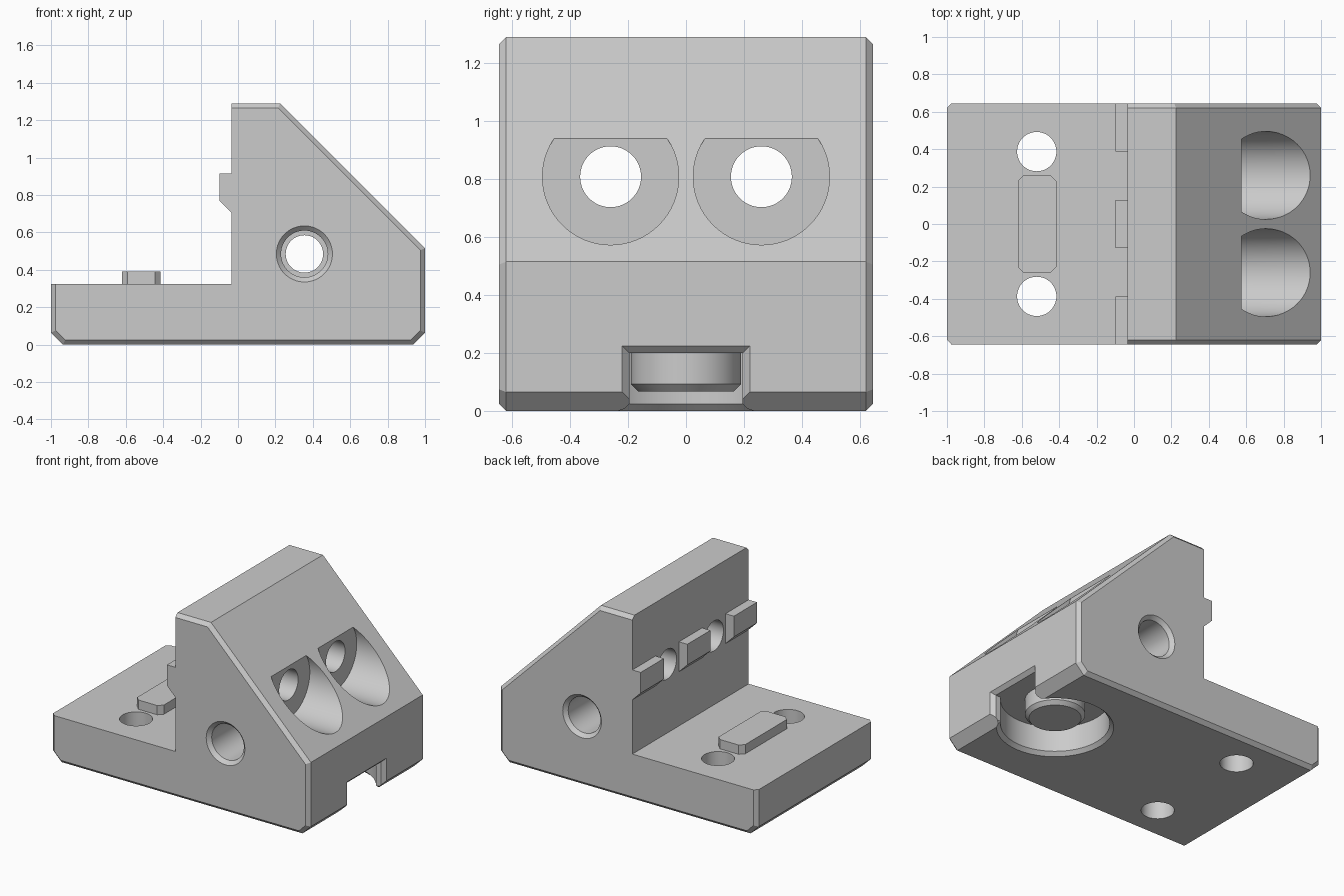
import bpy, bmesh, math
from mathutils import Matrix, Vector

if "Cube" in bpy.data.objects:
    bpy.data.objects.remove(bpy.data.objects["Cube"], do_unlink=True)

grey = bpy.data.materials.new("light_grey")
grey.use_nodes = True
COLOUR = (0.6, 0.6, 0.6, 1)
grey.diffuse_color = COLOUR
grey.node_tree.nodes["Principled BSDF"].inputs["Base Color"].default_value = COLOUR


def finish(name, bm):
    bmesh.ops.recalc_face_normals(bm, faces=bm.faces)
    mesh = bpy.data.meshes.new(name)
    bm.to_mesh(mesh)
    bm.free()
    mesh.materials.append(grey)
    ob = bpy.data.objects.new(name, mesh)
    bpy.context.collection.objects.link(ob)
    return ob


def loft(name, sections):
    """Closed solid through matching rings of 3D points."""
    bm = bmesh.new()
    rings = [[bm.verts.new(p) for p in s] for s in sections]
    n = len(rings[0])
    for a, b in zip(rings, rings[1:]):
        for i in range(n):
            j = (i + 1) % n
            bm.faces.new((a[i], a[j], b[j], b[i]))
    bm.faces.new(rings[0])
    bm.faces.new(rings[-1])
    return finish(name, bm)


def lathe(name, profile, centre, axis="Z", sides=64):
    """Solid of (radius, height) rings turned about an axis."""
    turn = Vector((0, 0, 1)).rotation_difference(
        {"X": Vector((1, 0, 0)), "Y": Vector((0, 1, 0)), "Z": Vector((0, 0, 1))}[axis])
    place = Matrix.Translation(centre) @ turn.to_matrix().to_4x4()
    angles = [math.tau * i / sides for i in range(sides)]
    return loft(name, [[place @ Vector((r * math.cos(a), r * math.sin(a), h))
                        for a in angles] for r, h in profile])


def at_y(points, y):
    return [(x, y, z) for x, z in points]


def smooth(ob):
    bpy.ops.object.select_all(action="DESELECT")
    ob.select_set(True)
    bpy.context.view_layer.objects.active = ob
    bpy.ops.object.shade_smooth_by_angle(angle=math.radians(30))


# Bracket body: side profile with its outer edges chamfered at both ends
full = [(-1, .325), (-1, .065), (-.935, 0), (.935, 0), (1, .065),
        (1, .515), (.225, 1.29), (-.035, 1.29), (-.035, .325)]
inset = [(-.975, .325), (-.975, .075), (-.925, .025), (.925, .025), (.975, .075),
         (.975, .505), (.215, 1.265), (-.035, 1.265), (-.035, .325)]
HALF = .645
body = loft("bracket_body", [at_y(inset, -HALF), at_y(full, -HALF + .025),
                             at_y(full, HALF - .025), at_y(inset, HALF)])

# Cutters: cross hole with stepped, chamfered mouths
half_hole = [(.2, -.695), (.125, -.62), (.125, -.3), (.1, -.3)]
cutters = [lathe("cross_hole_cutter",
                 half_hole + [(r, -h) for r, h in reversed(half_hole)],
                 (.355, 0, .485), "Y")]

# Screw pockets in the slope, and base screw holes
for side in (-1, 1):
    cutters.append(lathe("pocket_cutter",
                         [(.105, -.2), (.105, .575), (.235, .575), (.235, 1.2)],
                         (0, side * .26, .808), "X"))
    cutters.append(lathe("base_hole_cutter", [(.105, -.1), (.105, .5)],
                         (-.52, side * .387, 0)))

# Round recess underneath, with a flared slot out to the end face
cutters.append(lathe("recess_cutter", [(.42, -.05), (.345, .025), (.345, .2)],
                     (.65, 0, 0)))
cutters.append(loft("slot_cutter",
                    [[(x, -h, -.1), (x, h, -.1), (x, h, h + .005), (x, -h, h + .005)]
                     for x, h in ((.65, .195), (.975, .195), (1.05, .27))]))
cutters.append(loft("slot_flare_cutter",
                    [[(x, -.245, -.025), (x, .245, -.025), (x, .195, .025), (x, -.195, .025)]
                     for x in (.65, 1.1)]))

for cutter in cutters:
    cutter.hide_render = True
    mod = body.modifiers.new(cutter.name, "BOOLEAN")
    mod.operation = "DIFFERENCE"
    mod.solver = "EXACT"
    mod.object = cutter

# Apply the cuts and drop the cutters
bpy.context.view_layer.update()
cut = bpy.data.meshes.new_from_object(
    body.evaluated_get(bpy.context.evaluated_depsgraph_get()))
body.modifiers.clear()
body.data = cut
for cutter in cutters:
    bpy.data.objects.remove(cutter, do_unlink=True)
smooth(body)

# Boss hanging inside the recess
smooth(lathe("recess_boss", [(.165, .068), (.19, .093), (.19, .2)], (.65, 0, 0)))

# Locating tabs on the upright wall
tab = [(-.035, .915), (-.1, .915), (-.1, .77), (-.035, .705)]
for name, y0, y1 in (("right_tab", -HALF, -.388), ("middle_tab", -.128, .128),
                     ("left_tab", .388, HALF)):
    loft(name, [at_y(tab, y0), at_y(tab, y1)])

# Locating key on the base, with clipped corners
w, d, c = .103, .26, .03
corner = [(w, d - c), (w - c, d)]
outline = (corner + [(-x, y) for x, y in reversed(corner)]
           + [(-x, -y) for x, y in corner] + [(x, -y) for x, y in reversed(corner)])
loft("base_key", [[(x - .518, y, z) for x, y in outline] for z in (.325, .39)])
